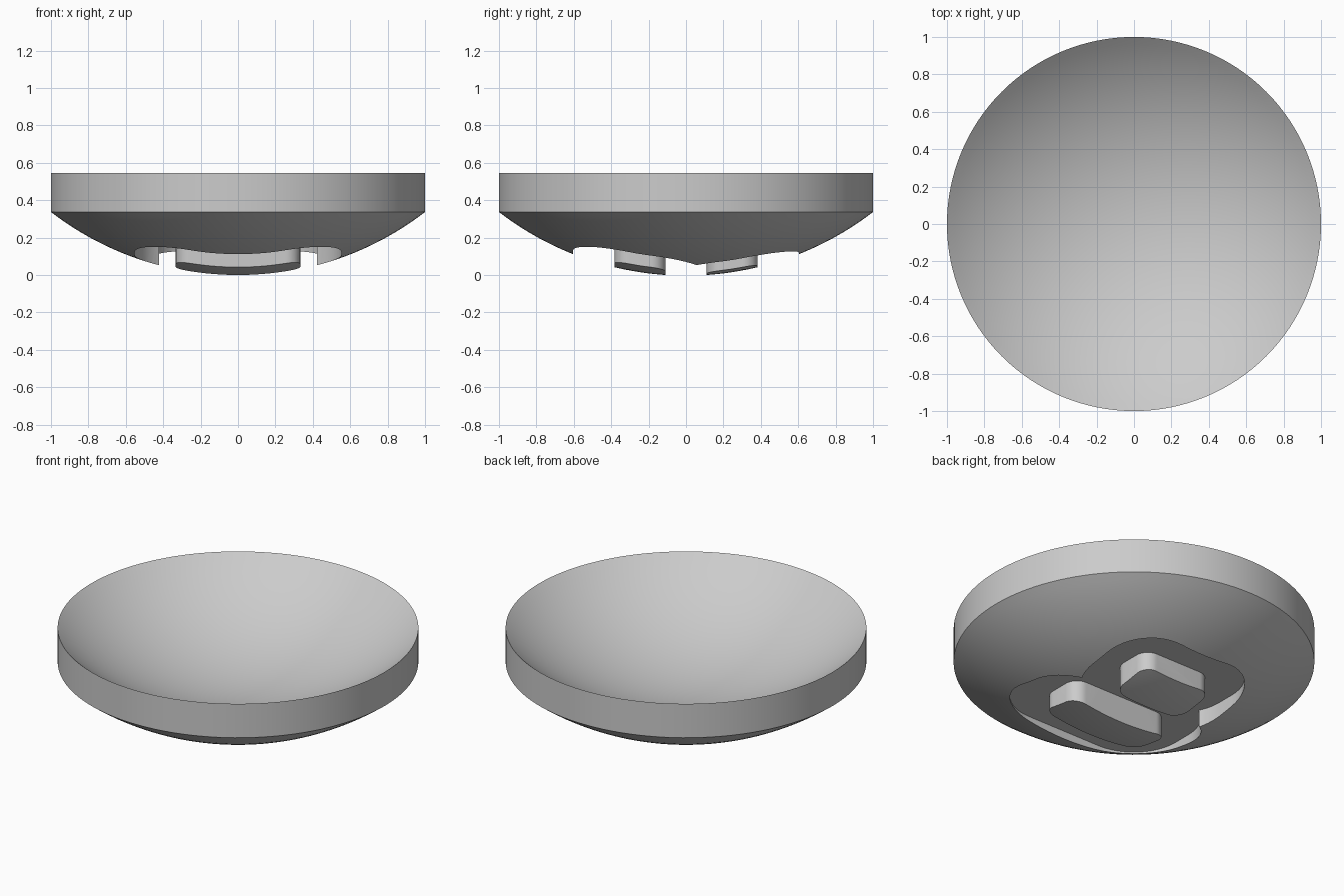
import bpy, bmesh, math
from mathutils import Vector

cube = bpy.data.objects.get("Cube")
if cube:
    bpy.data.objects.remove(cube, do_unlink=True)

UNDER_RADIUS = 1.64   # curvature of the domed underside
UNDER_Z = -0.0037     # lowest point of the underside sphere
DISH_RADIUS = 1.53    # curvature of the concave top
DISH_Z = 0.172        # lowest point of the concave top
FLOOR_Z = 0.16        # flat floor of the recess
GAP = 0.22            # width of the recess around each foot
RINGS = 24

grey = bpy.data.materials.new("light_grey")
grey.use_nodes = True
colour = (0.6, 0.6, 0.6, 1)
grey.diffuse_color = colour
grey.node_tree.nodes["Principled BSDF"].inputs["Base Color"].default_value = colour


def arc(z, radius):
    """Spherical profile from the axis out to the rim, starting at height z."""
    steps = [i / RINGS for i in range(RINGS + 1)]
    return [(r, z + radius - math.sqrt(radius ** 2 - r * r)) for r in steps]


def finish(bm, name):
    bmesh.ops.remove_doubles(bm, verts=bm.verts, dist=1e-5)
    bmesh.ops.recalc_face_normals(bm, faces=bm.faces)
    mesh = bpy.data.meshes.new(name)
    bm.to_mesh(mesh)
    bm.free()
    obj = bpy.data.objects.new(name, mesh)
    bpy.context.collection.objects.link(obj)
    return obj


def lathe(name, profile):
    bm = bmesh.new()
    verts = [bm.verts.new((r, 0, z)) for r, z in profile]
    edges = [bm.edges.new(pair) for pair in zip(verts, verts[1:])]
    bmesh.ops.spin(bm, geom=verts + edges, cent=(0, 0, 0), axis=(0, 0, 1),
                   angle=math.tau, steps=128)
    return finish(bm, name)


def rounded_prism(name, half_x, y0, y1, radius, low, high):
    bm = bmesh.new()
    cx, cy, hy = half_x - radius, (y0 + y1) / 2, (y1 - y0) / 2 - radius
    ring = []
    for k, (sx, sy) in enumerate([(1, 1), (-1, 1), (-1, -1), (1, -1)]):
        for i in range(13):
            a = math.pi / 2 * (k + i / 12)
            ring.append(bm.verts.new((sx * cx + radius * math.cos(a),
                                      cy + sy * hy + radius * math.sin(a), low)))
    face = bm.faces.new(ring)
    top = bmesh.ops.extrude_face_region(bm, geom=[face])["geom"]
    bmesh.ops.translate(bm, vec=Vector((0, 0, high - low)),
                        verts=[v for v in top if isinstance(v, bmesh.types.BMVert)])
    return finish(bm, name)


def boolean(target, tool, operation):
    mod = target.modifiers.new(operation.lower(), "BOOLEAN")
    mod.operation, mod.object, mod.solver = operation, tool, "EXACT"
    bpy.context.view_layer.objects.active = target
    bpy.ops.object.modifier_apply(modifier=mod.name)
    bpy.data.objects.remove(tool, do_unlink=True)


def foot(name, half_x, y0, y1):
    return rounded_prism(name, half_x, y0, y1, 0.08, -0.3, 0.6)


def pocket(name, half_x, y0, y1):
    """Foot outline widened by the gap, up to the recess floor."""
    return rounded_prism(name, half_x + GAP, y0 - GAP, y1 + GAP,
                         0.08 + GAP, -0.2, FLOOR_Z)


# Dish: concave top, upright rim wall, domed underside
dish = lathe("dish", arc(DISH_Z, DISH_RADIUS) + arc(UNDER_Z, UNDER_RADIUS)[::-1])

# Recess: two overlapping pockets with one flat floor
front = (0.333, -0.383, -0.11)
back = (0.235, 0.11, 0.383)
recess = pocket("recess", *front)
boolean(recess, pocket("back_pocket", *back), "UNION")

# Two feet left standing inside the recess
boolean(recess, foot("front_foot", *front), "DIFFERENCE")
boolean(recess, foot("back_foot", *back), "DIFFERENCE")
boolean(dish, recess, "DIFFERENCE")

# One colour and smooth shading with crisp edges
dish.data.materials.clear()
dish.data.materials.append(grey)
bpy.ops.object.select_all(action="DESELECT")
dish.select_set(True)
bpy.context.view_layer.objects.active = dish
bpy.ops.object.shade_smooth_by_angle(angle=math.radians(20))
